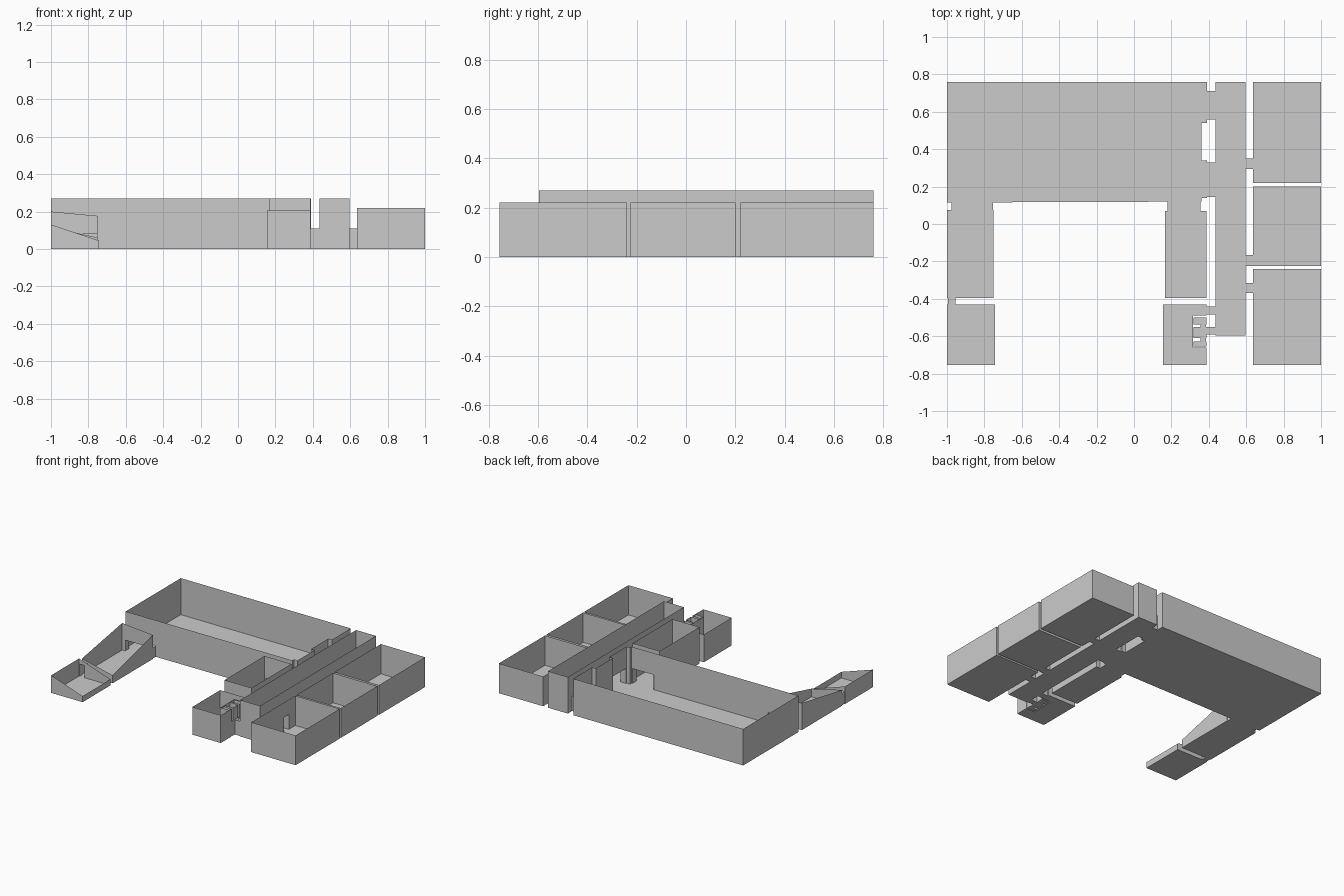
import bpy, bmesh

if "Cube" in bpy.data.objects:
    bpy.data.objects.remove(bpy.data.objects["Cube"])


def rect(x0, x1, y0, y1):
    # corner order: edge 0 front, 1 right, 2 back, 3 left
    return [(x0, y0), (x1, y0), (x1, y1), (x0, y1)]


def finish(name, bm):
    bmesh.ops.remove_doubles(bm, verts=bm.verts, dist=1e-5)
    me = bpy.data.meshes.new(name)
    bm.to_mesh(me)
    bm.free()
    ob = bpy.data.objects.new(name, me)
    bpy.context.collection.objects.link(ob)
    return ob


def room(name, pts, heights, doors=()):
    """Open-topped sheet room. doors: (edge index, start, end, height) along the edge's main axis."""
    n = len(pts)
    hs = heights if isinstance(heights, (list, tuple)) else [heights] * n
    bm = bmesh.new()
    bm.faces.new([bm.verts.new((x, y, 0)) for x, y in pts])
    for i in range(n):
        a, b = pts[i], pts[(i + 1) % n]
        ha, hb = hs[i], hs[(i + 1) % n]
        ax = 0 if abs(b[0] - a[0]) > abs(b[1] - a[1]) else 1
        cuts = []
        for e, s, t, h in doors:
            if e == i:
                u = sorted((c - a[ax]) / (b[ax] - a[ax]) for c in (s, t))
                cuts.append((max(u[0], 0), min(u[1], 1), h))
        ts = sorted({0.0, 1.0, *[c for d in cuts for c in d[:2]]})

        def pt(t, z):
            return bm.verts.new((a[0] + (b[0] - a[0]) * t, a[1] + (b[1] - a[1]) * t, z))

        for t0, t1 in zip(ts, ts[1:]):
            mid = (t0 + t1) / 2
            base = max([h for s, t, h in cuts if s < mid < t], default=0)
            z0, z1 = ha + (hb - ha) * t0, ha + (hb - ha) * t1
            bm.faces.new([pt(t0, base), pt(t1, base), pt(t1, z1), pt(t0, z0)])
    return finish(name, bm)


def passage(name, x0, x1, y0, y1, along, h=0.11):
    """Floor and two side walls, open at both ends of the travel axis."""
    open_edges = (1, 3) if along == 'x' else (0, 2)
    p = rect(x0, x1, y0, y1)
    bm = bmesh.new()
    bm.faces.new([bm.verts.new((x, y, 0)) for x, y in p])
    for i in range(4):
        if i not in open_edges:
            a, b = p[i], p[(i + 1) % 4]
            bm.faces.new([bm.verts.new(v) for v in
                          ((*a, 0), (*b, 0), (*b, h), (*a, h))])
    return finish(name, bm)


D = 0.11   # door height

# Large hall with a recess in its right wall
room("main_hall",
     [(-1, .115), (.36, .12), (.36, .14), (.39, .14), (.39, .34), (.36, .34),
      (.36, .54), (.39, .54), (.39, .76), (-1, .76)], .27,
     [(0, -.975, -.755, .08), (0, .18, .355, D), (3, .145, .33, D), (7, .56, .71, D)])

# Long corridor
room("corridor", rect(.435, .597, -.595, .76), .27,
     [(3, .56, .71, D), (3, .14, .33, D), (3, -.485, -.44, D), (3, -.59, -.55, D),
      (1, .295, .35, D), (1, -.225, -.165, D), (1, -.37, -.315, D)])

# Row of three rooms on the right
for name, y0, y1, d0, d1 in (("back", .22, .76, .295, .35),
                             ("middle", -.225, .2, -.225, -.165),
                             ("front", -.755, -.24, -.37, -.315)):
    room(f"right_room_{name}", rect(.637, 1, y0, y1), .22, [(3, d0, d1, D)])
    passage(f"right_passage_{name}", .597, .637, d0, d1, 'x')

# Passages from the corridor to the left side
for name, x0, y0, y1 in (("hall_back", .39, .56, .71), ("hall_front", .39, .145, .33),
                         ("lobby", .387, -.485, -.44), ("stall", .387, -.59, -.55)):
    passage(f"left_passage_{name}", x0, .435, y0, y1, 'x')

# Left wing: rooms with sloping wall tops
room("left_wing_room", rect(-1, -.75, -.395, .075), [.117, .06, .177, .2],
     [(2, -.975, -.755, .08), (0, -.995, -.955, .09)])
room("left_wing_end_room", rect(-1, -.743, -.755, -.43), [.13, .045, .045, .13],
     [(2, -.995, -.955, .09)])
passage("left_wing_hall_passage", -.975, -.755, .075, .117, 'y', .08)
passage("left_wing_end_passage", -.995, -.955, -.43, -.395, 'y', .09)

# Centre wing
room("centre_wing_room", rect(.167, .387, -.395, .07), .27, [(2, .18, .355, D)])
passage("centre_wing_passage", .18, .355, .07, .12, 'y')
room("centre_lobby",
     [(.155, -.755), (.387, -.755), (.387, -.66), (.315, -.66), (.315, -.49),
      (.387, -.49), (.387, -.43), (.155, -.43)], .205, [(5, -.485, -.44, D)])

# Small stalls inside the lobby recess, joined by short links
L = (.355, .385, D)
for name, y0, y1, doors in (("back", -.537, -.5, [(0, *L)]),
                            ("middle", -.61, -.55, [(0, *L), (2, *L), (1, -.59, -.55, D)]),
                            ("front", -.655, -.628, [(2, *L)])):
    room(f"stall_{name}", rect(.319, .387, y0, y1), .205, doors)
passage("stall_link_back", .355, .385, -.55, -.537, 'y')
passage("stall_link_front", .355, .385, -.628, -.61, 'y')
